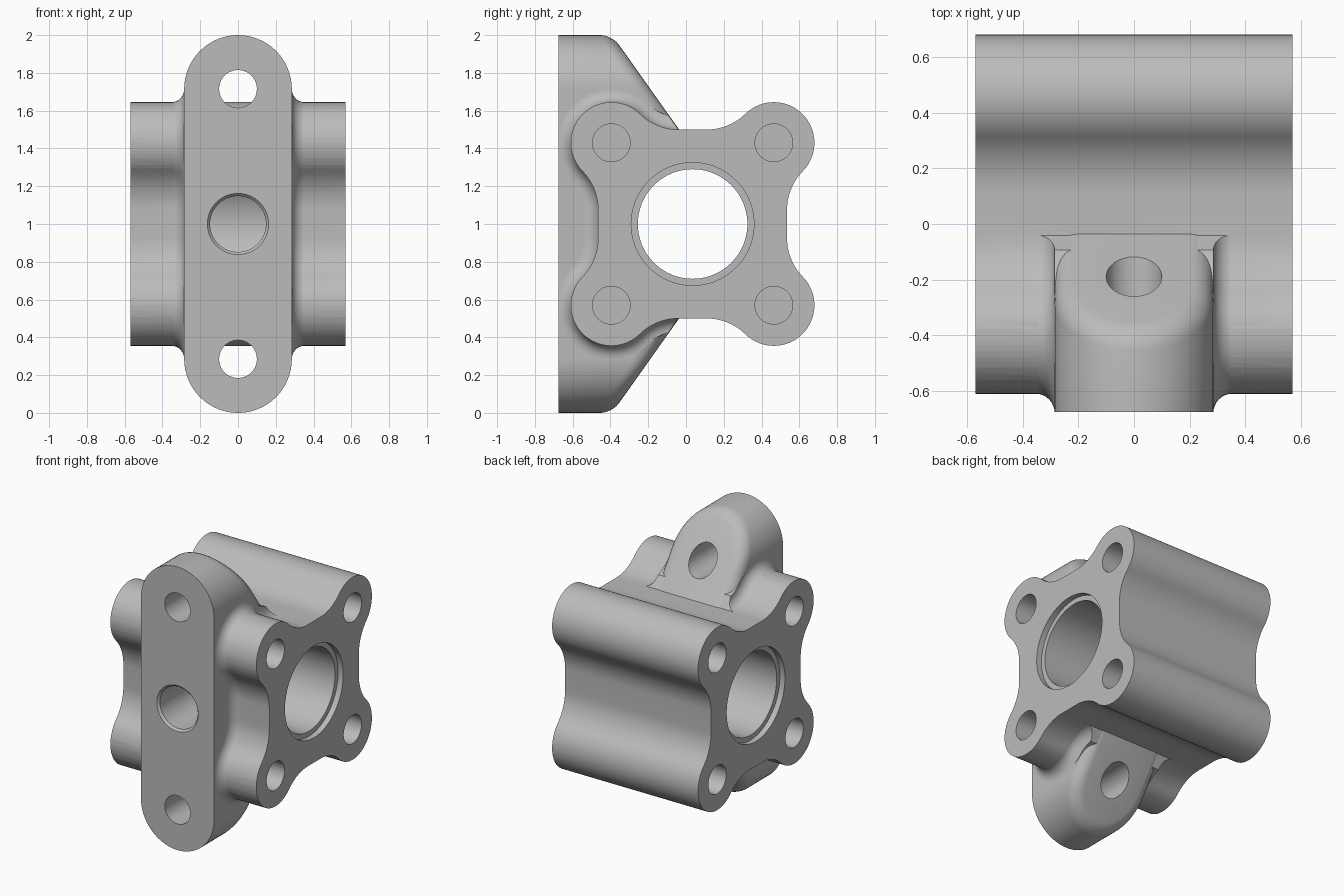
import bpy, bmesh
from math import sin, cos, pi, atan2, sqrt, radians

cube = bpy.data.objects.get("Cube")
if cube:
    bpy.data.objects.remove(cube, do_unlink=True)

grey = bpy.data.materials.new("cast grey")
grey.use_nodes = True
grey.diffuse_color = (0.5, 0.5, 0.5, 1)
grey.node_tree.nodes["Principled BSDF"].inputs["Base Color"].default_value = (0.5, 0.5, 0.5, 1)

CY, CZ = 0.035, 1.0            # centre of the main bore
HALF_LEN = 0.57                # body half length along x
LOBE, LOBE_R = 0.43, 0.215     # corner lobe offset and radius
FLAT, FLAT_HALF = 0.5, 0.075   # flat distance and half width
FRONT, PAD_R = -0.675, 0.285   # front pad face and end radius
FILLET = 0.07


def finish(name, bm):
    bmesh.ops.recalc_face_normals(bm, faces=bm.faces)
    me = bpy.data.meshes.new(name)
    bm.to_mesh(me)
    bm.free()
    ob = bpy.data.objects.new(name, me)
    bpy.context.collection.objects.link(ob)
    me.materials.append(grey)
    return ob


def skin(rings, caps=True):
    """Join equal rings of points into a tube, optionally capped."""
    bm = bmesh.new()
    rows = [[bm.verts.new(p) for p in ring] for ring in rings]
    for a, b in zip(rows, rows[1:]):
        for i in range(len(a)):
            j = (i + 1) % len(a)
            bm.faces.new((a[i], a[j], b[j], b[i]))
    if caps:
        bm.faces.new(rows[0])
        bm.faces.new(rows[-1])
    return bm, rows


def loft(name, rings):
    return finish(name, skin(rings)[0])


def arc(cx, cy, r, a0, a1, n):
    return [(cx + r * cos(a0 + (a1 - a0) * i / n),
             cy + r * sin(a0 + (a1 - a0) * i / n)) for i in range(n + 1)]


def turned(name, axis, u, v, steps, n=64):
    """Round solid along x or y from (position, radius) steps."""
    rings = []
    for p, r in steps:
        pts = arc(u, v, r, 0, 2 * pi, n)[:-1]
        rings.append([(p, a, b) if axis == "x" else (a, p, b) for a, b in pts])
    return loft(name, rings)


def boolean(target, tool, operation):
    mod = target.modifiers.new(operation, "BOOLEAN")
    mod.operation, mod.object, mod.solver = operation, tool, "EXACT"
    bpy.context.view_layer.objects.active = target
    bpy.ops.object.modifier_apply(modifier=mod.name)
    bpy.data.objects.remove(tool, do_unlink=True)


def section(x, grow=0.0):
    """Four-lobed cross-section, offset outward by grow."""
    k = FLAT - LOBE
    run = LOBE - FLAT_HALF
    R = (k * k + run * run - LOBE_R ** 2) / (2 * (LOBE_R - k))
    far = FLAT + R
    t = atan2(run, LOBE - far)
    quarter = arc(far, FLAT_HALF, R - grow, pi, t, 10)
    quarter += arc(LOBE, LOBE, LOBE_R + grow, t - pi, 1.5 * pi - t, 32)[1:-1]
    quarter += arc(FLAT_HALF, far, R - grow, pi / 2 - t, -pi / 2, 10)
    pts = []
    for q in range(4):
        c, s = cos(q * pi / 2), sin(q * pi / 2)
        pts += [(x, CY + c * y - s * z, CZ + s * y + c * z) for y, z in quarter]
    return pts


def slope(z):
    """Back surface of the pad, tapering toward both ends."""
    return -0.04 - (abs(z - CZ) - 0.505) / 1.41


# Main body
body = loft("manifold_block", [section(-HALF_LEN), section(HALF_LEN)])

# Front pad: rounded ends, sloped back with softened rim
N = 32
low, high = CZ - 0.4, CZ + 0.4
outline = arc(0, 2 - PAD_R, PAD_R, 0, pi, N) + [(-PAD_R, high), (-PAD_R, low)]
outline += arc(0, PAD_R, PAD_R, pi, 2 * pi, N) + [(PAD_R, low), (PAD_R, high)]
bm, (front, back) = skin([[(x, FRONT, z) for x, z in outline],
                          [(x, slope(z), z) for x, z in outline]], caps=False)
bm.faces.new(front)
upper = bm.faces.new(back[:N + 2] + [back[-1]])
lower = bm.faces.new(back[N + 2:-1])
middle = bm.faces.new((back[N + 1], back[N + 2], back[-2], back[-1]))
rim = [e for f in (upper, lower) for e in f.edges if middle not in e.link_faces]
bmesh.ops.recalc_face_normals(bm, faces=bm.faces)
bmesh.ops.bevel(bm, geom=rim, offset=0.11, offset_type="WIDTH", segments=6,
                profile=0.5, affect="EDGES")
pad = finish("front_pad", bm)

# Concave blend between the pad and the body, limited to the pad's side shape
steps = [FILLET * sin(i * pi / 16) for i in range(9)]
half = [(PAD_R + FILLET - u, FILLET - sqrt(max(0, FILLET ** 2 - u * u)) - 0.001)
        for u in steps]
path = [(-x, d) for x, d in half] + half[::-1]
blend = loft("pad_blend", [section(x, d) for x, d in path])
side = [(FRONT + 0.001, 0.002)]
side += [(slope(z) - 0.004, z) for z in (0.002, low, high, 1.998)]
side += [(FRONT + 0.001, 1.998)]
boolean(blend, loft("blend_limit", [[(x, y, z) for y, z in side] for x in (-0.5, 0.5)]),
        "INTERSECT")

boolean(body, blend, "UNION")
boolean(body, pad, "UNION")

# Main bore with a shallow counterbore at each end
e = HALF_LEN
boolean(body, turned("bore", "x", CY, CZ, [
    (-e - 0.1, 0.325), (-e + 0.04, 0.325), (-e + 0.04, 0.29),
    (e - 0.04, 0.29), (e - 0.04, 0.325), (e + 0.1, 0.325)], 96), "DIFFERENCE")

# Blind bolt holes in the lobes, both ends
for end in (-1, 1):
    for sy in (-1, 1):
        for sz in (-1, 1):
            boolean(body, turned("bolt_hole", "x", CY + sy * LOBE, CZ + sz * LOBE,
                                 [(end * (e - 0.32), 0.1), (end * (e + 0.1), 0.1)], 40),
                    "DIFFERENCE")

# Mounting holes through the pad ends
for z in (PAD_R, 2 - PAD_R):
    boolean(body, turned("mount_hole", "y", 0, z, [(-0.8, 0.1), (0.1, 0.1)], 40),
            "DIFFERENCE")

# Chamfered front port opening into the bore
boolean(body, turned("port", "y", 0, CZ, [
    (FRONT - 0.05, 0.162), (FRONT, 0.162), (FRONT + 0.015, 0.148), (CY, 0.148)]),
        "DIFFERENCE")

# Smooth shading with crisp edges
bpy.ops.object.select_all(action="DESELECT")
body.select_set(True)
bpy.context.view_layer.objects.active = body
bpy.ops.object.shade_smooth_by_angle(angle=radians(30))
